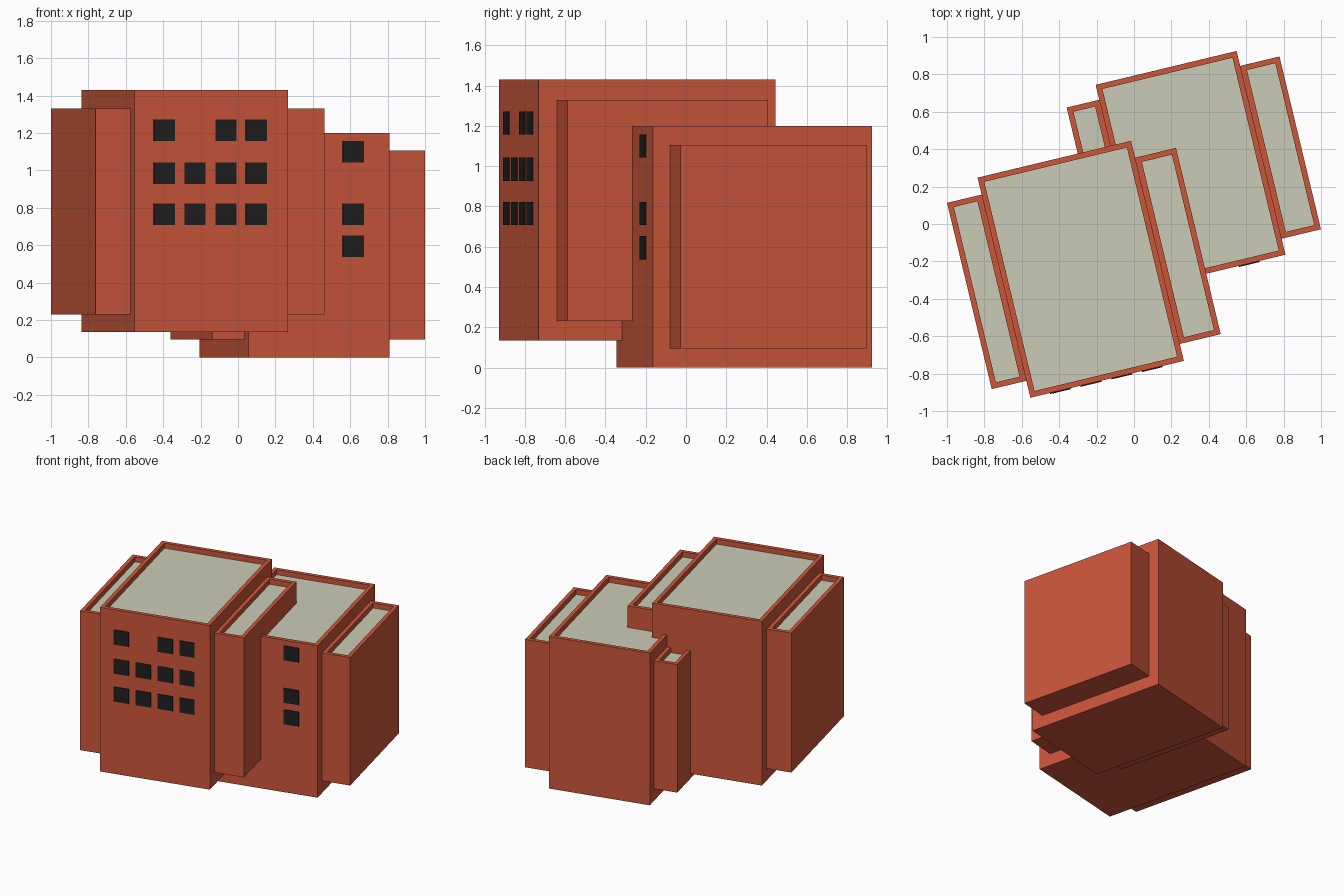
import bpy, bmesh, math
from mathutils import Matrix, Vector

TURN = math.radians(13.5)
RIM, SUNK = 0.03, 0.04
PANE, PLATE = 0.115, 0.006

cube = bpy.data.objects.get("Cube")
if cube:
    bpy.data.objects.remove(cube)


def material(name, rgb):
    m = bpy.data.materials.new(name)
    m.use_nodes = True
    m.diffuse_color = (*rgb, 1)
    m.node_tree.nodes["Principled BSDF"].inputs["Base Color"].default_value = (*rgb, 1)
    return m


BRICK = material("brick red", (0.60, 0.092, 0.042))
ROOF = material("pale roof", (0.60, 0.60, 0.48))
GLASS = material("dark glass", (0.014, 0.014, 0.014))


def add_box(bm, lo, hi):
    lo, hi = Vector(lo), Vector(hi)
    place = Matrix.Translation((lo + hi) / 2) @ Matrix.Diagonal((*(hi - lo), 1))
    bmesh.ops.create_cube(bm, size=1, matrix=place)


def finish(name, bm, centre, mats):
    mesh = bpy.data.meshes.new(name)
    bm.to_mesh(mesh)
    bm.free()
    for m in mats:
        mesh.materials.append(m)
    ob = bpy.data.objects.new(name, mesh)
    ob.location = (*centre, 0)
    ob.rotation_euler.z = TURN
    bpy.context.collection.objects.link(ob)


def parapet_block(name, centre, lo, hi):
    """Box with a thin raised rim around a sunken roof."""
    bm = bmesh.new()
    add_box(bm, lo, hi)
    bm.normal_update()
    top = max(bm.faces, key=lambda f: f.calc_center_median().z)
    bmesh.ops.inset_region(bm, faces=[top], thickness=RIM, use_even_offset=True)
    roof = bmesh.ops.extrude_discrete_faces(bm, faces=[top])["faces"][0]
    bmesh.ops.translate(bm, verts=roof.verts, vec=(0, 0, -SUNK))
    roof.material_index = 1
    bmesh.ops.recalc_face_normals(bm, faces=bm.faces)
    finish(name, bm, centre, [BRICK, ROOF])


def building(name, centre, size, z, wing_left, wing_right, wing_y, wing_z, panes):
    w, d = size[0] / 2, size[1] / 2
    # Main block
    parapet_block(name + "_block", centre, (-w, -d, z[0]), (w, d, z[1]))
    # Lower wings on both sides
    for side, x0, x1 in (("right", -w - wing_right, -w), ("left", w, w + wing_left)):
        parapet_block(f"{name}_{side}_wing", centre,
                      (x0, wing_y[0], wing_z[0]), (x1, wing_y[1], wing_z[1]))
    # Window plates on the front wall
    bm = bmesh.new()
    h = PANE / 2
    for x, zc in panes:
        add_box(bm, (x - h, -d - PLATE, zc - h), (x + h, -d + PLATE / 3, zc + h))
    finish(name + "_windows", bm, centre, [GLASS])


columns = [-0.258, -0.089, 0.081, 0.247]
grid = [(x, z) for z in (0.765, 0.985, 1.215) for x in columns
        if not (z > 1.2 and x == columns[1])]

building("front_building", (-0.285, -0.242), (0.844, 1.21), (0.135, 1.43),
         0.225, 0.19, (-0.512, 0.512), (0.23, 1.33), grid)
building("rear_building", (0.3025, 0.29), (0.775, 1.12), (0.0, 1.2),
         0.216, 0.179, (-0.472, 0.478), (0.095, 1.105),
         [(0.187, z) for z in (0.595, 0.765, 1.1)])
